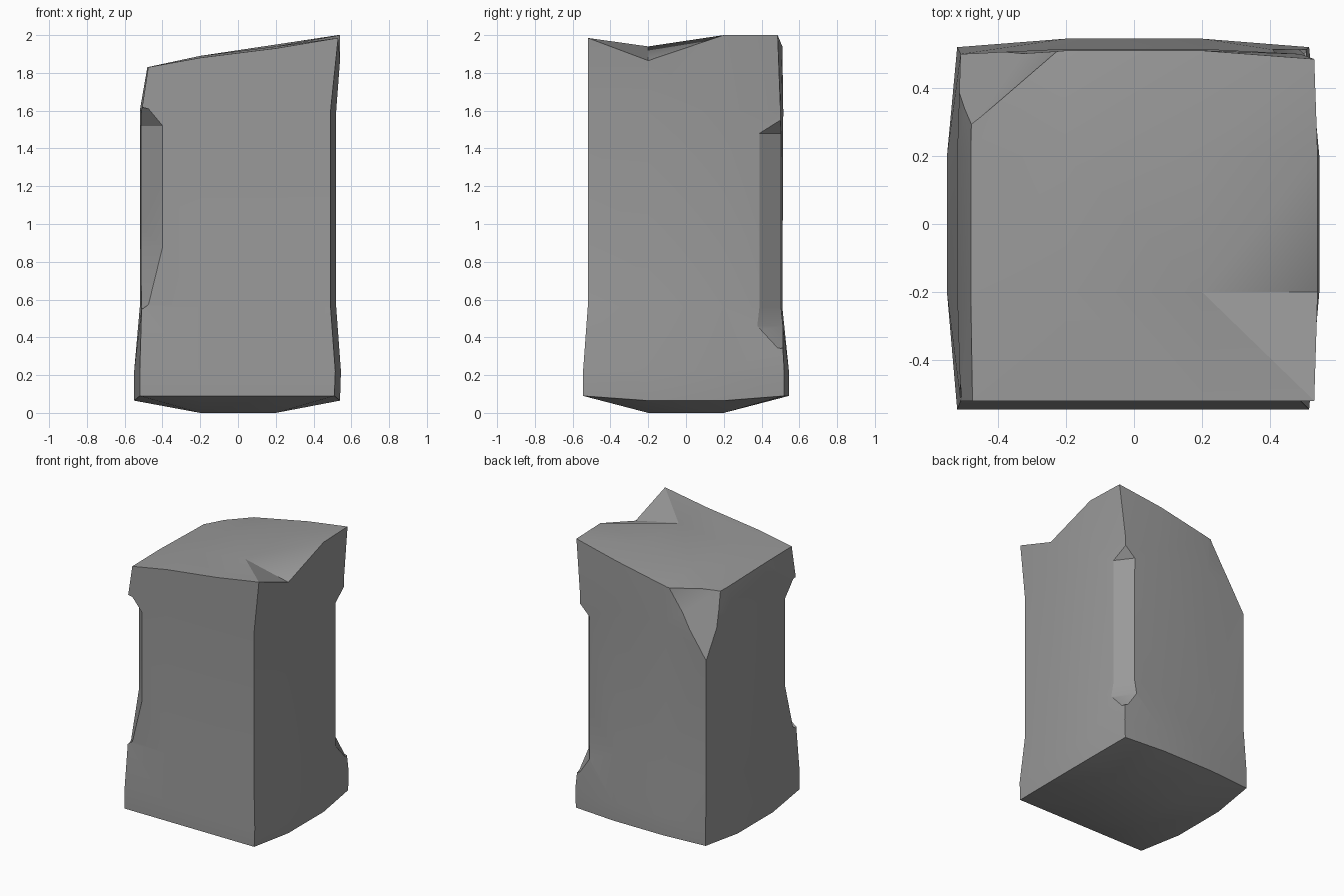
import bpy
import bmesh
import math

if "Cube" in bpy.data.objects:
    bpy.data.objects.remove(bpy.data.objects["Cube"], do_unlink=True)

stone = bpy.data.materials.new("grey_stone")
stone.use_nodes = True
GREY = (0.32, 0.32, 0.32, 1)
stone.diffuse_color = GREY
stone.node_tree.nodes["Principled BSDF"].inputs["Base Color"].default_value = GREY


def add_object(name, bm):
    bmesh.ops.recalc_face_normals(bm, faces=bm.faces)
    mesh = bpy.data.meshes.new(name)
    bm.to_mesh(mesh)
    bm.free()
    mesh.materials.append(stone)
    obj = bpy.data.objects.new(name, mesh)
    bpy.context.collection.objects.link(obj)
    return obj


def hull(name, points):
    bm = bmesh.new()
    verts = [bm.verts.new(p) for p in points]
    bmesh.ops.convex_hull(bm, input=verts)
    return add_object(name, bm)


# Levels: height, then corner and middle offsets of the left, right, front and back faces
LEVELS = [
    (0.09, -0.52, -0.55, 0.51, 0.54, -0.545, 0.52, 0.545),
    (0.22, -0.52, -0.55, 0.515, 0.545, -0.545, 0.52, 0.545),
    (0.56, -0.51, -0.52, 0.49, 0.52, -0.52, 0.50, 0.51),
    (1.60, -0.51, -0.52, 0.49, 0.52, -0.52, 0.50, 0.515),
    (1.90, -0.475, -0.48, 0.53, 0.54, -0.52, 0.485, 0.51),
]
# Uneven top heights, from -x to +x, each from front to back
TOP = [
    (1.83, 1.83, 1.82, 1.82),
    (1.88, 1.89, 1.89, 1.86),
    (1.93, 1.94, 1.95, 1.94),
    (1.985, 1.865, 2.0, 2.0),
]
MID = 0.2
LAST = len(LEVELS) - 1


def place(level, i, j):
    z, xl, xlm, xr, xrm, yf, yb, ybm = LEVELS[level]
    middle_i, middle_j = i in (1, 2), j in (1, 2)
    x = (xlm if middle_j else xl, -MID, MID, xrm if middle_j else xr)[i]
    y = (yf, -MID, MID, ybm if middle_i else yb)[j]
    if level == LAST:
        z = TOP[i][j]
    elif level == 0 and middle_i and middle_j:
        z = 0
    elif level == 0 and middle_j:
        z = 0.065
    return x, y, z


# Block body: stacked rings closed by a domed underside and a broken top
bm = bmesh.new()
ring = ([(i, 0) for i in range(3)] + [(3, j) for j in range(3)]
        + [(i, 3) for i in (3, 2, 1)] + [(0, j) for j in (3, 2, 1)])
grid = {}
for level in range(len(LEVELS)):
    cells = ring if 0 < level < LAST else [(i, j) for i in range(4) for j in range(4)]
    for i, j in cells:
        grid[level, i, j] = bm.verts.new(place(level, i, j))
for level in range(LAST):
    for a, b in zip(ring, ring[1:] + ring[:1]):
        bm.faces.new([grid[(level, *a)], grid[(level, *b)],
                      grid[(level + 1, *b)], grid[(level + 1, *a)]])
for level in (0, LAST):
    for i in range(3):
        for j in range(3):
            bm.faces.new([grid[level, i, j], grid[level, i + 1, j],
                          grid[level, i + 1, j + 1], grid[level, i, j + 1]])
bmesh.ops.triangulate(bm, faces=[f for f in bm.faces])
block = add_object("stone_block", bm)


def edge_chip(name, sx, sy, bottom, low, high, top, dx, dy):
    """Wedge that chamfers an upright edge and tapers out at both ends."""
    far = 0.7
    points = []
    for z in (low, high):
        points += [(sx * far, sy * (dy - (far - 0.51) * 1.3), z),
                   (sx * (dx - (far - 0.51) * 0.8), sy * far, z)]
    for z in (bottom, top):
        points += [(sx * 0.5, sy * 0.5, z), (sx * far, sy * far, z)]
    return hull(name, points)


# Chips: two long edge chamfers and one broken top corner
chips = [
    edge_chip("back_edge_chip", 1, 1, 0.34, 0.46, 1.48, 1.56, 0.42, 0.37),
    edge_chip("front_edge_chip", -1, -1, 0.54, 0.88, 1.52, 1.62, 0.39, 0.43),
    hull("top_corner_chip", [(-0.12, 0.6, 1.86), (-0.52, 0.255, 1.82), (-0.515, 0.505, 1.39),
                             (-0.22, 0.51, 2.1), (-0.47, 0.29, 2.1), (-0.7, 0.7, 1.39),
                             (-0.7, 0.7, 2.1), (-0.39, 0.515, 1.6)]),
]
for chip in chips:
    chip.hide_render = True
    cut = block.modifiers.new(chip.name, "BOOLEAN")
    cut.operation = "DIFFERENCE"
    cut.solver = "EXACT"
    cut.object = chip

# Bake the cuts and drop the cutters
depsgraph = bpy.context.evaluated_depsgraph_get()
chipped = bpy.data.meshes.new_from_object(block.evaluated_get(depsgraph))
block.modifiers.clear()
block.data = chipped
for chip in chips:
    bpy.data.objects.remove(chip, do_unlink=True)

# Soft faces with crisp edges
bpy.ops.object.select_all(action="DESELECT")
block.select_set(True)
bpy.context.view_layer.objects.active = block
bpy.ops.object.shade_smooth_by_angle(angle=math.radians(30))
